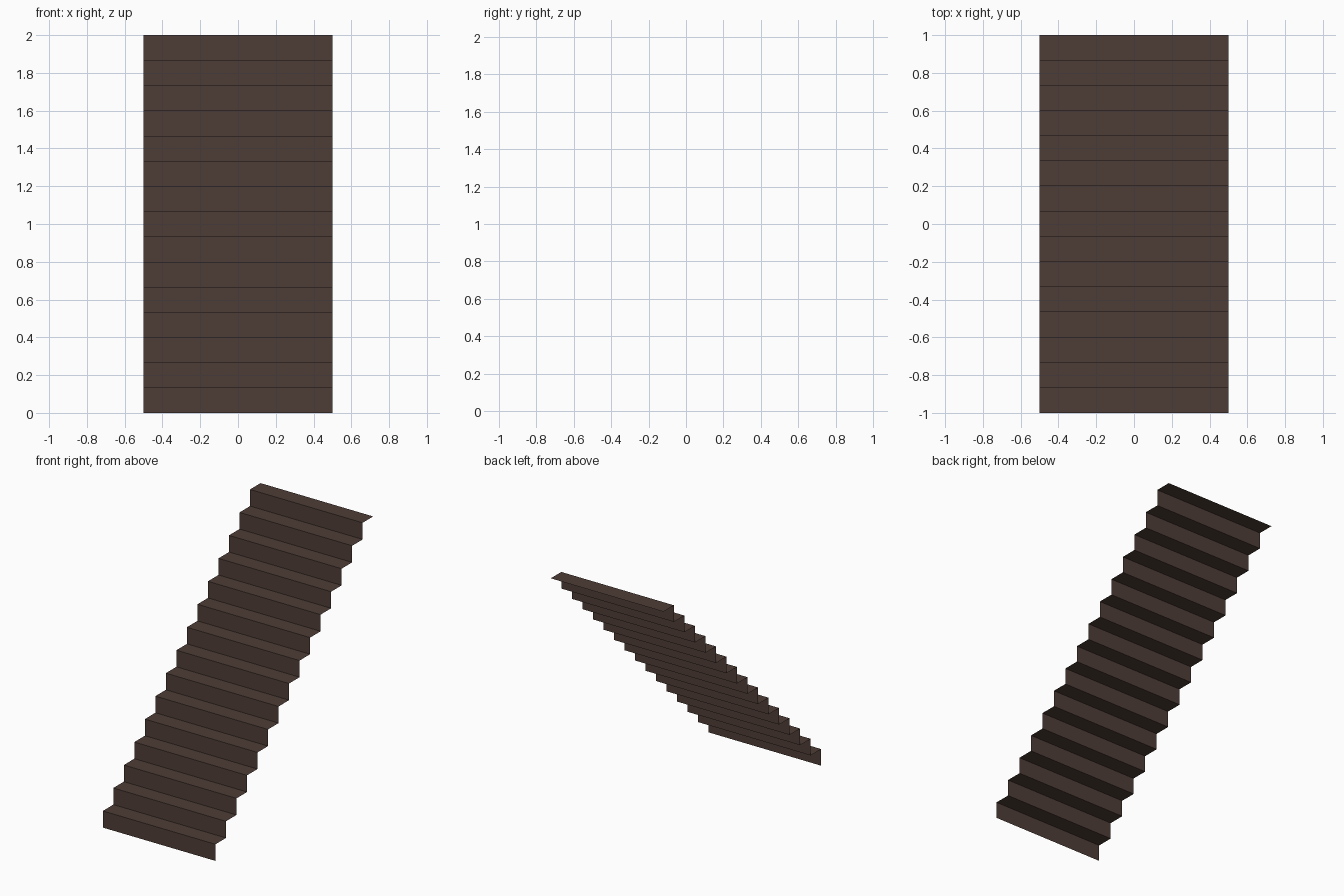
import bpy

if "Cube" in bpy.data.objects:
    bpy.data.objects.remove(bpy.data.objects["Cube"])

STEPS = 15
SIZE = 2.0 / STEPS      # riser height and tread depth
HALF_WIDTH = 0.5

# Stair profile in (y, z): riser then tread, repeated
profile = [(-1.0, 0.0)]
for i in range(STEPS):
    y, z = -1.0 + i * SIZE, (i + 1) * SIZE
    profile += [(y, z), (y + SIZE, z)]

# Open folded sheet swept across the width, facing front and up
verts = [(x, y, z) for y, z in profile for x in (-HALF_WIDTH, HALF_WIDTH)]
faces = [(2 * i, 2 * i + 1, 2 * i + 3, 2 * i + 2) for i in range(len(profile) - 1)]

mesh = bpy.data.meshes.new("stair_steps")
mesh.from_pydata(verts, [], faces)
mesh.update()

# Dark brown wood
brown = bpy.data.materials.new("dark_brown")
brown.diffuse_color = (0.076, 0.047, 0.037, 1.0)
brown.use_nodes = True
brown.node_tree.nodes["Principled BSDF"].inputs["Base Color"].default_value = brown.diffuse_color
mesh.materials.append(brown)

stairs = bpy.data.objects.new("stair_steps", mesh)
bpy.context.collection.objects.link(stairs)
